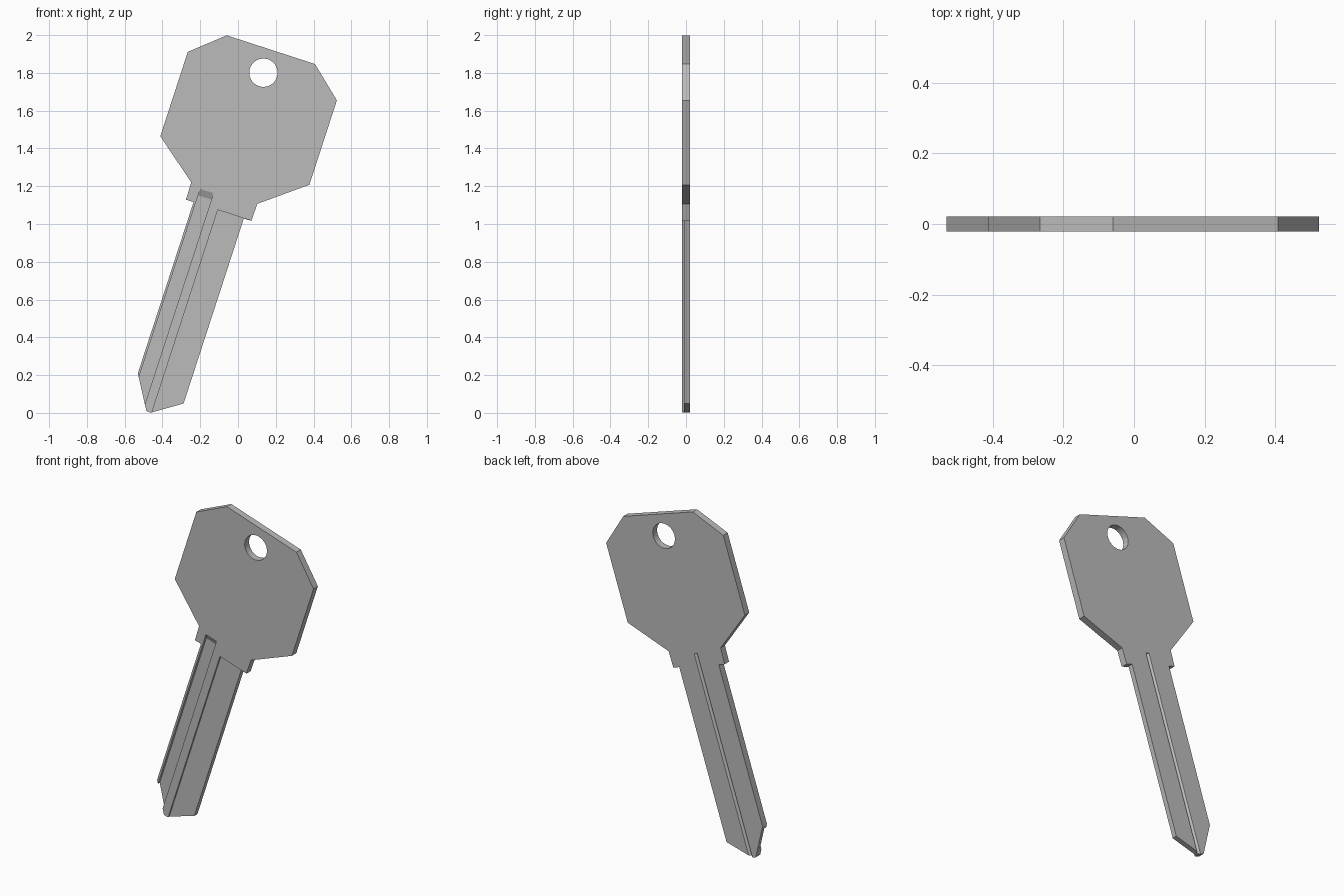
import bpy, bmesh, math
from mathutils import Matrix, Vector

if "Cube" in bpy.data.objects:
    bpy.data.objects.remove(bpy.data.objects["Cube"], do_unlink=True)

HALF = 0.021                     # half thickness of the plate
TILT = math.radians(18.02)       # lean of the key
PLACE = Matrix.Translation((-0.408, 0, 0.133)) @ Matrix.Rotation(TILT, 4, 'Y')

metal = bpy.data.materials.new("grey_metal")
metal.use_nodes = True
GREY = (0.5, 0.5, 0.5, 1)
metal.diffuse_color = GREY
metal.node_tree.nodes["Principled BSDF"].inputs["Base Color"].default_value = GREY


def prism(name, points, sweep):
    """Solid from a closed 3D outline pushed along a sweep vector."""
    bm = bmesh.new()
    face = bm.faces.new([bm.verts.new(p) for p in points])
    moved = bmesh.ops.extrude_face_region(bm, geom=[face])["geom"]
    bmesh.ops.translate(bm, vec=Vector(sweep),
                        verts=[v for v in moved if isinstance(v, bmesh.types.BMVert)])
    bmesh.ops.recalc_face_normals(bm, faces=bm.faces)
    mesh = bpy.data.meshes.new(name)
    bm.to_mesh(mesh)
    bm.free()
    mesh.materials.append(metal)
    obj = bpy.data.objects.new(name, mesh)
    bpy.context.collection.objects.link(obj)
    obj.matrix_world = PLACE
    return obj


# Symmetric head and collar, then the pointed blade tip
side = [(0.246, 1.882), (0.415, 1.735), (0.415, 1.265),
        (0.184, 1.084), (0.182, 0.988), (0.14, 0.988)]
tip = [(0.14, -0.042), (-0.01, -0.142), (-0.035, -0.141), (-0.14, 0.035)]
outline = side + tip + [(-x, z) for x, z in reversed(side)]
key = prism("key_blank", [(x, -HALF, z) for x, z in outline], (0, 2 * HALF, 0))

# Hole for the key ring
ring = [(0.075 * math.cos(a), -0.1, 1.754 + 0.075 * math.sin(a))
        for a in (math.tau * i / 32 for i in range(32))]
hole = prism("ring_hole_cutter", ring, (0, 0.2, 0))

# Lowered half of the blade, up to the collar
step = prism("blade_step_cutter",
             [(-0.005, -0.1, -0.3), (0.3, -0.1, -0.3), (0.3, -0.1, 0.989), (-0.005, -0.1, 0.989)],
             (0, 0.09, 0))

# Wide front groove with a sloped upper end
groove = prism("front_groove_cutter",
               [(-0.128, -0.1, -0.3), (-0.128, -0.003, -0.3), (-0.128, -0.003, 1.03),
                (-0.128, -HALF, 1.066), (-0.128, -0.1, 1.066)], (0.074, 0, 0))

# Narrow V groove down the back
v_groove = prism("back_groove_cutter",
                 [(-0.018, 0.03, -0.3), (0.018, 0.03, -0.3), (0.0, 0.007, -0.3)], (0, 0, 1.36))

bpy.context.view_layer.objects.active = key
for cutter in (hole, step, groove, v_groove):
    cutter.hide_render = True
    mod = key.modifiers.new(cutter.name, 'BOOLEAN')
    mod.operation, mod.solver, mod.object = 'DIFFERENCE', 'EXACT', cutter
    bpy.ops.object.modifier_apply(modifier=mod.name)
    bpy.data.objects.remove(cutter, do_unlink=True)

bpy.ops.object.select_all(action='DESELECT')
key.select_set(True)
bpy.ops.object.shade_smooth_by_angle(angle=math.radians(25))
